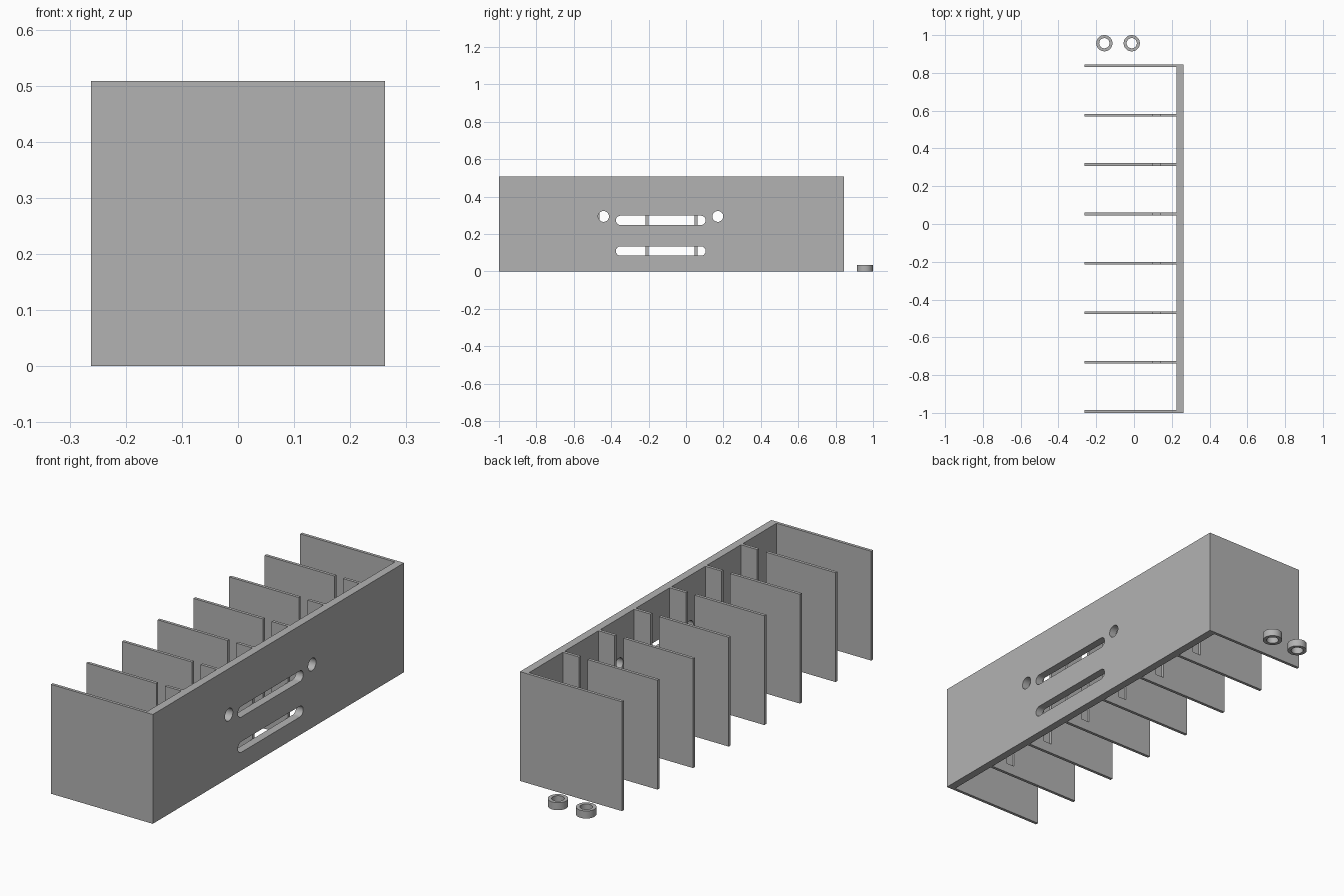
import bpy
import bmesh
from math import cos, sin, pi
from mathutils import Matrix, Vector

cube = bpy.data.objects.get("Cube")
if cube:
    bpy.data.objects.remove(cube, do_unlink=True)

GREY = (0.45, 0.45, 0.45, 1)
grey = bpy.data.materials.new("plain grey")
grey.use_nodes = True
grey.diffuse_color = GREY
grey.node_tree.nodes["Principled BSDF"].inputs["Base Color"].default_value = GREY

HALF_W, HEIGHT = 0.262, 0.508
FRONT, BACK = -1.0, 0.845
WALL, FIN = 0.037, 0.014

# Directions in which a flat outline's own x, y and thickness point
FACING_SIDE = Matrix(((0, 0, 1), (1, 0, 0), (0, 1, 0))).to_4x4()
FACING_FRONT = Matrix(((1, 0, 0), (0, 0, -1), (0, 1, 0))).to_4x4()
FACING_UP = Matrix.Identity(4)


def rect(x0, y0, x1, y1):
    return [(x0, y0), (x1, y0), (x1, y1), (x0, y1)]


def rounded_slot(x0, x1, y, r, n=16):
    """Outline with semicircular ends; x0 == x1 makes a circle."""
    right = [(x1 + r * cos(a), y + r * sin(a))
             for a in (-pi / 2 + pi * i / n for i in range(n + 1))]
    left = [(x0 + r * cos(a), y + r * sin(a))
            for a in (pi / 2 + pi * i / n for i in range(n + 1))]
    if x0 == x1:
        return right[:-1] + left[:-1]
    return right + left


def plate(name, outlines, thickness, facing, location):
    """Extrude a flat outline; any further outlines become holes."""
    curve = bpy.data.curves.new(name + "_outline", "CURVE")
    curve.dimensions = "2D"
    curve.fill_mode = "BOTH"
    curve.extrude = thickness / 2
    for points in outlines:
        spline = curve.splines.new("POLY")
        spline.points.add(len(points) - 1)
        for p, (x, y) in zip(spline.points, points):
            p.co = (x, y, 0, 1)
        spline.use_cyclic_u = True
    temp = bpy.data.objects.new(name + "_outline", curve)
    bpy.context.collection.objects.link(temp)
    graph = bpy.context.evaluated_depsgraph_get()
    mesh = bpy.data.meshes.new_from_object(temp.evaluated_get(graph))
    bpy.data.objects.remove(temp, do_unlink=True)
    bpy.data.curves.remove(curve)

    mesh.transform(Matrix.Translation(Vector(location)) @ facing)
    bm = bmesh.new()
    bm.from_mesh(mesh)
    bmesh.ops.remove_doubles(bm, verts=bm.verts, dist=0.0001)
    bmesh.ops.recalc_face_normals(bm, faces=bm.faces)
    bm.to_mesh(mesh)
    bm.free()
    mesh.materials.clear()
    mesh.materials.append(grey)

    obj = bpy.data.objects.new(name, mesh)
    bpy.context.collection.objects.link(obj)
    bpy.ops.object.select_all(action="DESELECT")
    obj.select_set(True)
    bpy.context.view_layer.objects.active = obj
    bpy.ops.object.shade_smooth_by_angle(angle=pi / 6)
    return obj


# Long side wall with two slots and two screw holes
plate("side_wall",
      [rect(FRONT, 0, BACK, HEIGHT),
       rounded_slot(-0.35, 0.08, 0.273, 0.025),
       rounded_slot(-0.35, 0.08, 0.109, 0.025),
       rounded_slot(-0.441, -0.441, 0.294, 0.029),
       rounded_slot(0.17, 0.17, 0.294, 0.029)],
      WALL, FACING_SIDE, (HALF_W - WALL / 2, 0, 0))

# Row of dividers: plain end panels, notched ones between
inner_x = HALF_W - WALL
plain = rect(-HALF_W, 0, inner_x, HEIGHT)
notch_low, notch_left, notch_right = 0.047, 0.097, 0.141
notched = plain[:3] + [(notch_right, HEIGHT), (notch_right, notch_low),
                       (notch_left, notch_low), (notch_left, HEIGHT)] + plain[3:]
COUNT = 8
first, last = FRONT + FIN / 2, BACK - FIN / 2
for i in range(COUNT):
    y = first + (last - first) * i / (COUNT - 1)
    if i == 0:
        name, shape = "front_panel", plain
    elif i == COUNT - 1:
        name, shape = "back_panel", plain
    else:
        name, shape = f"divider_{i}", notched
    plate(name, [shape], FIN, FACING_FRONT, (0, y, 0))

# Two loose spacer rings behind the rack
RING_H = 0.035
for name, x in (("right_spacer", -0.157), ("left_spacer", -0.012)):
    plate(name, [rounded_slot(0, 0, 0, 0.043), rounded_slot(0, 0, 0, 0.027)],
          RING_H, FACING_UP, (x, 0.957, RING_H / 2))
